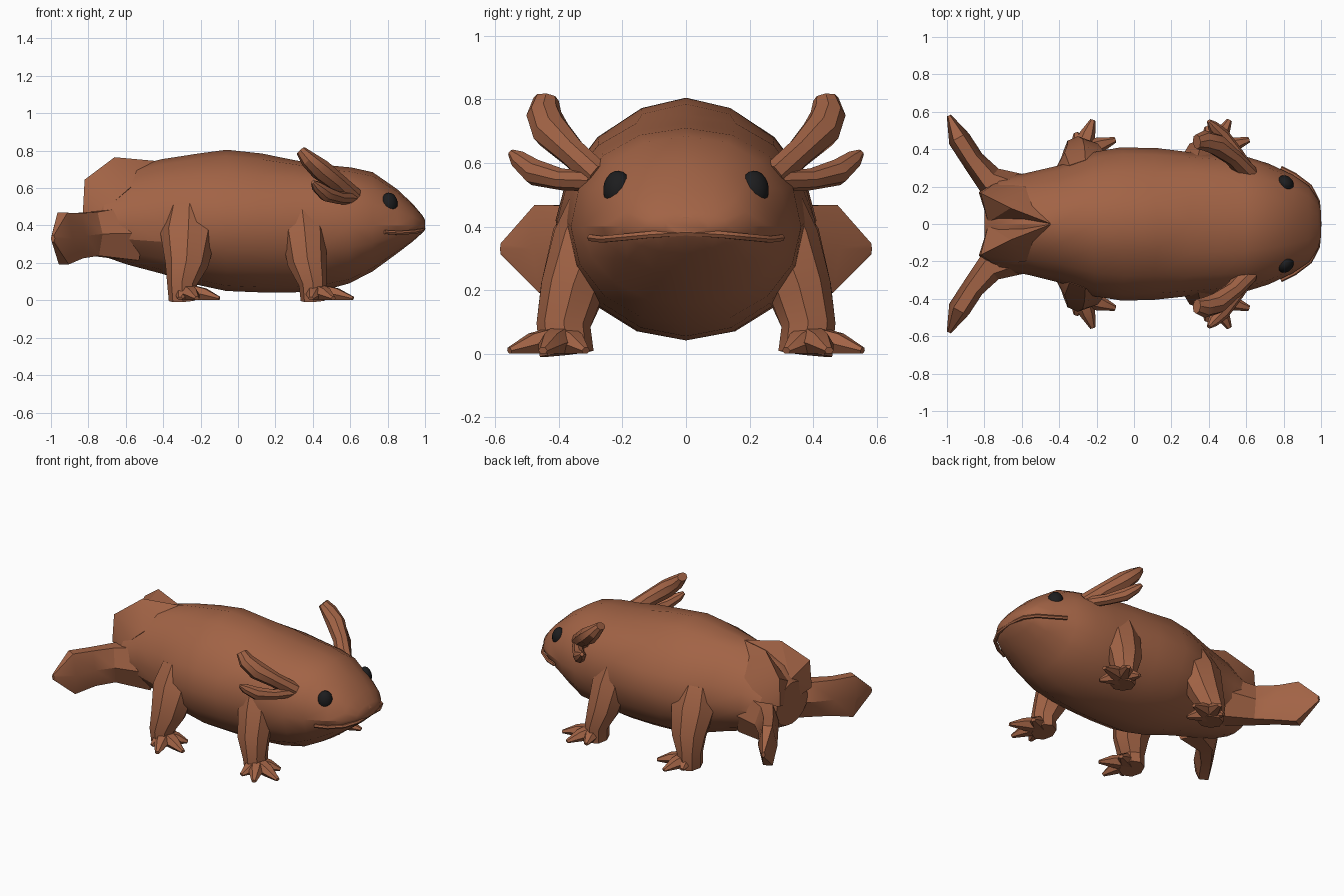
import bpy, bmesh, math, random
from mathutils import Vector, Matrix

random.seed(4)


def material(name, rgb):
    m = bpy.data.materials.new(name)
    m.diffuse_color = (*rgb, 1)
    return m


BROWN = material("brown skin", (0.36, 0.125, 0.06))
BLACK = material("eye black", (0.012, 0.012, 0.013))


def finish(bm, name, mat=BROWN, mirror=False, angle=28):
    bmesh.ops.recalc_face_normals(bm, faces=bm.faces)
    me = bpy.data.meshes.new(name)
    bm.to_mesh(me)
    bm.free()
    me.materials.append(mat)
    ob = bpy.data.objects.new(name, me)
    bpy.context.collection.objects.link(ob)
    bpy.ops.object.select_all(action='DESELECT')
    ob.select_set(True)
    bpy.context.view_layer.objects.active = ob
    bpy.ops.object.shade_smooth_by_angle(angle=math.radians(angle))
    if mirror:
        mod = ob.modifiers.new("mirror", 'MIRROR')
        mod.use_axis = (False, True, False)
        mod.use_mirror_merge = False
    return ob


def skin(bm, rings):
    """Bridge rings of points and close both ends."""
    loops = [[bm.verts.new(p) for p in r] for r in rings]
    n = len(loops[0])
    for a, b in zip(loops, loops[1:]):
        for i in range(n):
            j = (i + 1) % n
            bm.faces.new((a[i], a[j], b[j], b[i]))
    bm.faces.new(loops[0])
    bm.faces.new(loops[-1])


def limb(bm, path, ref, n=8):
    """Loft elliptical rings along a path of (x, y, z, side radius, other radius)."""
    pts = [Vector(p[:3]) for p in path]
    rings = []
    for i, p in enumerate(path):
        t = (pts[min(i + 1, len(pts) - 1)] - pts[max(i - 1, 0)]).normalized()
        side = t.cross(Vector(ref)).normalized()
        up = side.cross(t)
        rings.append([pts[i] + side * p[3] * math.cos(k * math.tau / n)
                      + up * p[4] * math.sin(k * math.tau / n) for k in range(n)])
    skin(bm, rings)


# Body and head: (x, half width, bottom, top, widest height)
sections = [(-0.80, 0.17, 0.27, 0.55, 0.40), (-0.72, 0.25, 0.235, 0.64, 0.40),
            (-0.58, 0.27, 0.19, 0.71, 0.41), (-0.40, 0.315, 0.14, 0.755, 0.42),
            (-0.22, 0.385, 0.085, 0.785, 0.42), (-0.06, 0.41, 0.05, 0.805, 0.42),
            (0.12, 0.405, 0.042, 0.785, 0.42), (0.30, 0.385, 0.042, 0.75, 0.41),
            (0.46, 0.372, 0.055, 0.725, 0.41), (0.60, 0.362, 0.09, 0.71, 0.40),
            (0.72, 0.323, 0.155, 0.685, 0.40), (0.85, 0.262, 0.25, 0.595, 0.40),
            (0.935, 0.205, 0.315, 0.515, 0.40), (0.985, 0.13, 0.36, 0.455, 0.40),
            (1.00, 0.07, 0.38, 0.43, 0.40)]
N = 16
rings = []
for x, w, lo, hi, mid in sections:
    ring = []
    power = 1.12 if x < 0.3 else 0.95      # arched back, fuller head
    for k in range(N):
        c, s = math.cos(math.tau * k / N), math.sin(math.tau * k / N)
        if s > 0:
            c, s = math.copysign(abs(c) ** power, c), s ** power
        h = hi - mid if s > 0 else mid - lo
        jit = random.uniform(-0.012, 0.012) if -0.7 < x < 0.7 else 0
        ring.append(Vector((x + jit, w * c, mid + h * s)))
    rings.append(ring)
bm = bmesh.new()
skin(bm, rings)
bmesh.ops.triangulate(bm, faces=[f for f in bm.faces if len(f.verts) == 4])
finish(bm, "body")

# Lip ridge around the mouth
half = [(0.30, 0.785, 0.365), (0.262, 0.86, 0.36), (0.20, 0.942, 0.366),
        (0.12, 0.983, 0.374), (0.0, 0.990, 0.382)]
path = [(x, y, z, 0.012, 0.012) for y, x, z in half]
path += [(p[0], -p[1], *p[2:]) for p in reversed(path[:-1])]
bm = bmesh.new()
limb(bm, path, (0, 0, 1), 6)
finish(bm, "lip")

# Eyes
bm = bmesh.new()
bmesh.ops.create_uvsphere(bm, u_segments=14, v_segments=10, radius=1)
bm.transform(Matrix.Translation((0.810, 0.217, 0.518)) @ Matrix.Rotation(math.radians(46), 4, 'Z')
             @ Matrix.Rotation(math.radians(-8), 4, 'Y') @ Matrix.Diagonal((0.04, 0.048, 0.058, 1)))
finish(bm, "eyes", BLACK, True, 60)

# Gill stalks, two each side
bm = bmesh.new()
limb(bm, [(0.61, 0.27, 0.55, 0.045, 0.06), (0.53, 0.355, 0.63, 0.045, 0.052),
          (0.44, 0.425, 0.70, 0.06, 0.058), (0.375, 0.447, 0.755, 0.055, 0.045),
          (0.335, 0.44, 0.80, 0.04, 0.028)], (1, 0, 0.6))
finish(bm, "upper_gills", mirror=True)
bm = bmesh.new()
limb(bm, [(0.61, 0.29, 0.545, 0.035, 0.035), (0.54, 0.39, 0.548, 0.035, 0.034),
          (0.47, 0.475, 0.57, 0.04, 0.042), (0.42, 0.525, 0.61, 0.03, 0.03),
          (0.40, 0.55, 0.632, 0.012, 0.012)], (0, 0, 1))
finish(bm, "lower_gills", mirror=True)


# Legs with toes
def leg(name, path, foot, toes):
    bm = bmesh.new()
    limb(bm, path, (1, 0, 0), 8)
    for tx, ty in toes:
        fx, fy = foot
        mx, my = fx + (tx - fx) * 0.55, fy + (ty - fy) * 0.55
        limb(bm, [(fx, fy, 0.045, 0.055, 0.05), (mx, my, 0.032, 0.042, 0.037),
                  (tx, ty, 0.010, 0.015, 0.011)], (0, 0, 1), 6)
    finish(bm, name, mirror=True)


leg("front_legs",
    [(0.34, 0.26, 0.48, 0.10, 0.10), (0.355, 0.305, 0.35, 0.115, 0.12),
     (0.37, 0.36, 0.20, 0.098, 0.105), (0.40, 0.385, 0.09, 0.085, 0.075),
     (0.405, 0.375, 0.0, 0.085, 0.07)],
    (0.42, 0.39), [(0.39, 0.52), (0.51, 0.555), (0.615, 0.45), (0.54, 0.315)])
leg("back_legs",
    [(-0.26, 0.25, 0.48, 0.10, 0.12), (-0.265, 0.305, 0.35, 0.12, 0.15),
     (-0.275, 0.36, 0.19, 0.10, 0.115), (-0.30, 0.385, 0.09, 0.085, 0.08),
     (-0.295, 0.375, 0.0, 0.085, 0.075)],
    (-0.28, 0.39), [(-0.31, 0.485), (-0.22, 0.555), (-0.10, 0.45), (-0.16, 0.315)])

# Side tail flukes
bm = bmesh.new()
limb(bm, [(-0.56, 0.13, 0.36, 0.13, 0.17), (-0.77, 0.23, 0.355, 0.08, 0.135),
          (-0.86, 0.34, 0.345, 0.06, 0.14), (-0.935, 0.455, 0.33, 0.06, 0.16),
          (-0.99, 0.58, 0.33, 0.012, 0.02)], (0, 0, 1), 6)
finish(bm, "tail_flukes", mirror=True)

# Paired back fins forming a V above the tail
bm = bmesh.new()
for p in [(-0.44, 0.0, 0.745), (-0.66, 0.085, 0.765), (-0.82, 0.165, 0.645), (-0.83, 0.17, 0.46),
          (-0.78, 0.01, 0.56), (-0.77, 0.01, 0.40), (-0.58, 0.20, 0.60), (-0.74, 0.22, 0.46),
          (-0.50, 0.0, 0.60)]:
    bm.verts.new(p)
bmesh.ops.convex_hull(bm, input=bm.verts)
finish(bm, "tail_back_fins", mirror=True)
